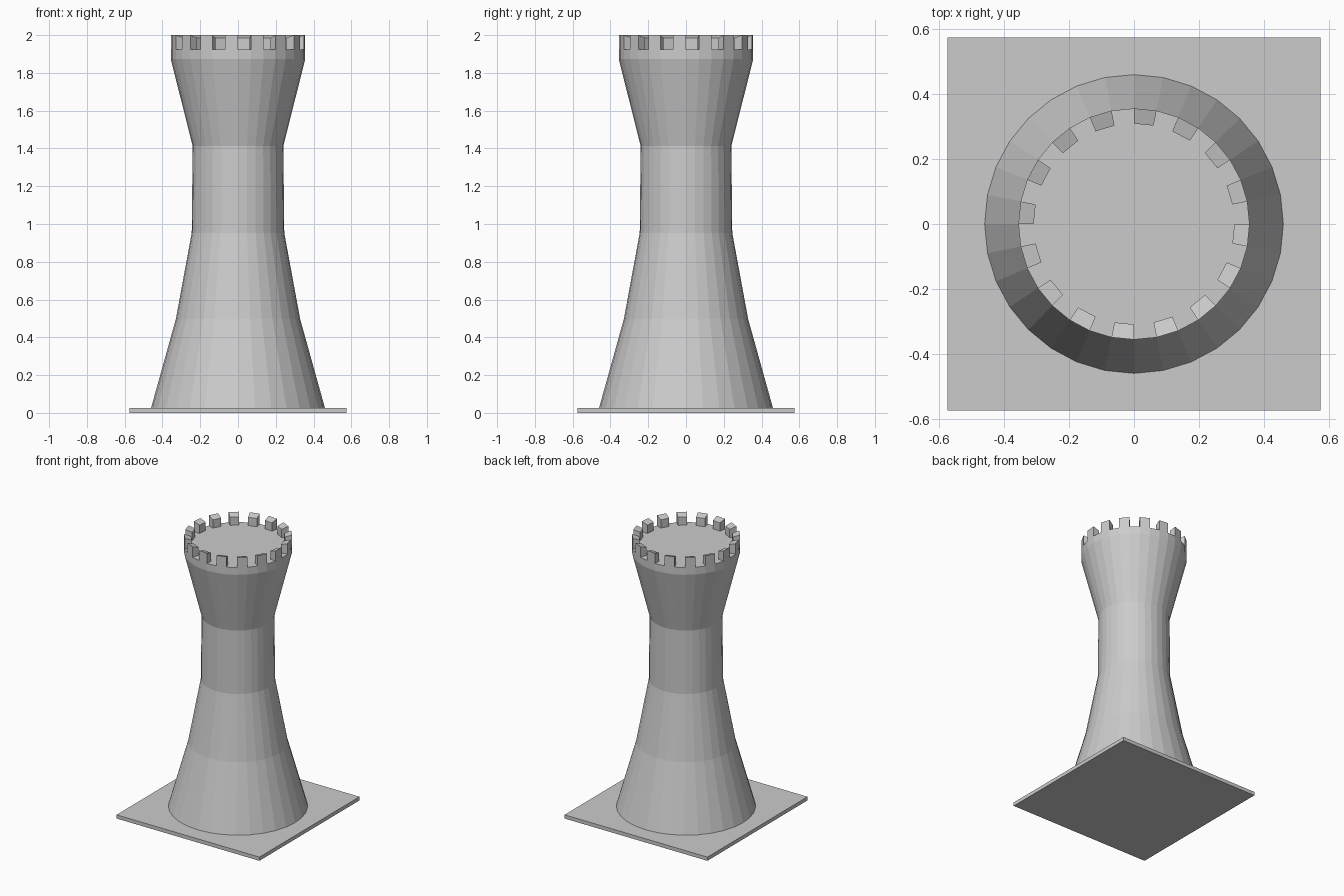
import bpy, bmesh, math

if "Cube" in bpy.data.objects:
    bpy.data.objects.remove(bpy.data.objects["Cube"])

SIDES = 32
PLATE_TOP = 0.027
FLOOR = 1.925

stone = bpy.data.materials.new("stone grey")
stone.diffuse_color = (0.6, 0.6, 0.6, 1)
stone.use_nodes = True
stone.node_tree.nodes["Principled BSDF"].inputs["Base Color"].default_value = stone.diffuse_color


def finish(bm, name):
    bmesh.ops.recalc_face_normals(bm, faces=bm.faces)
    mesh = bpy.data.meshes.new(name)
    bm.to_mesh(mesh)
    bm.free()
    mesh.materials.append(stone)
    obj = bpy.data.objects.new(name, mesh)
    bpy.context.collection.objects.link(obj)
    return obj


def polar(r, k, z):
    a = 2 * math.pi * k / SIDES
    return (r * math.cos(a), r * math.sin(a), z)


# square base plate
bm = bmesh.new()
bmesh.ops.create_cube(bm, size=1)
bmesh.ops.scale(bm, vec=(1.15, 1.15, PLATE_TOP), verts=bm.verts)
bmesh.ops.translate(bm, vec=(0, 0, PLATE_TOP / 2), verts=bm.verts)
finish(bm, "base_plate")

# tower: flared foot, straight neck, flared head, short rim and flat floor
profile = [(0.46, PLATE_TOP), (0.329, 0.497), (0.245, 0.953),
           (0.24, 1.413), (0.356, 1.873), (0.356, FLOOR)]
bm = bmesh.new()
rings = [[bm.verts.new(polar(r, k, z)) for k in range(SIDES)] for r, z in profile]
for low, high in zip(rings, rings[1:]):
    for k in range(SIDES):
        n = (k + 1) % SIDES
        bm.faces.new((low[k], low[n], high[n], high[k]))
bm.faces.new(rings[0])
bm.faces.new(rings[-1])
finish(bm, "tower_body")

# battlements: a block on every second side, tops sloping inward
bm = bmesh.new()
section = [(0.356, FLOOR), (0.356, 2.0), (0.309, 1.985), (0.309, FLOOR)]
for k in range(1, SIDES, 2):
    a, b = [[bm.verts.new(polar(r, j, z)) for r, z in section] for j in (k, k + 1)]
    bm.faces.new(a)
    bm.faces.new(b)
    for i in range(4):
        n = (i + 1) % 4
        bm.faces.new((a[i], a[n], b[n], b[i]))
finish(bm, "battlements")
